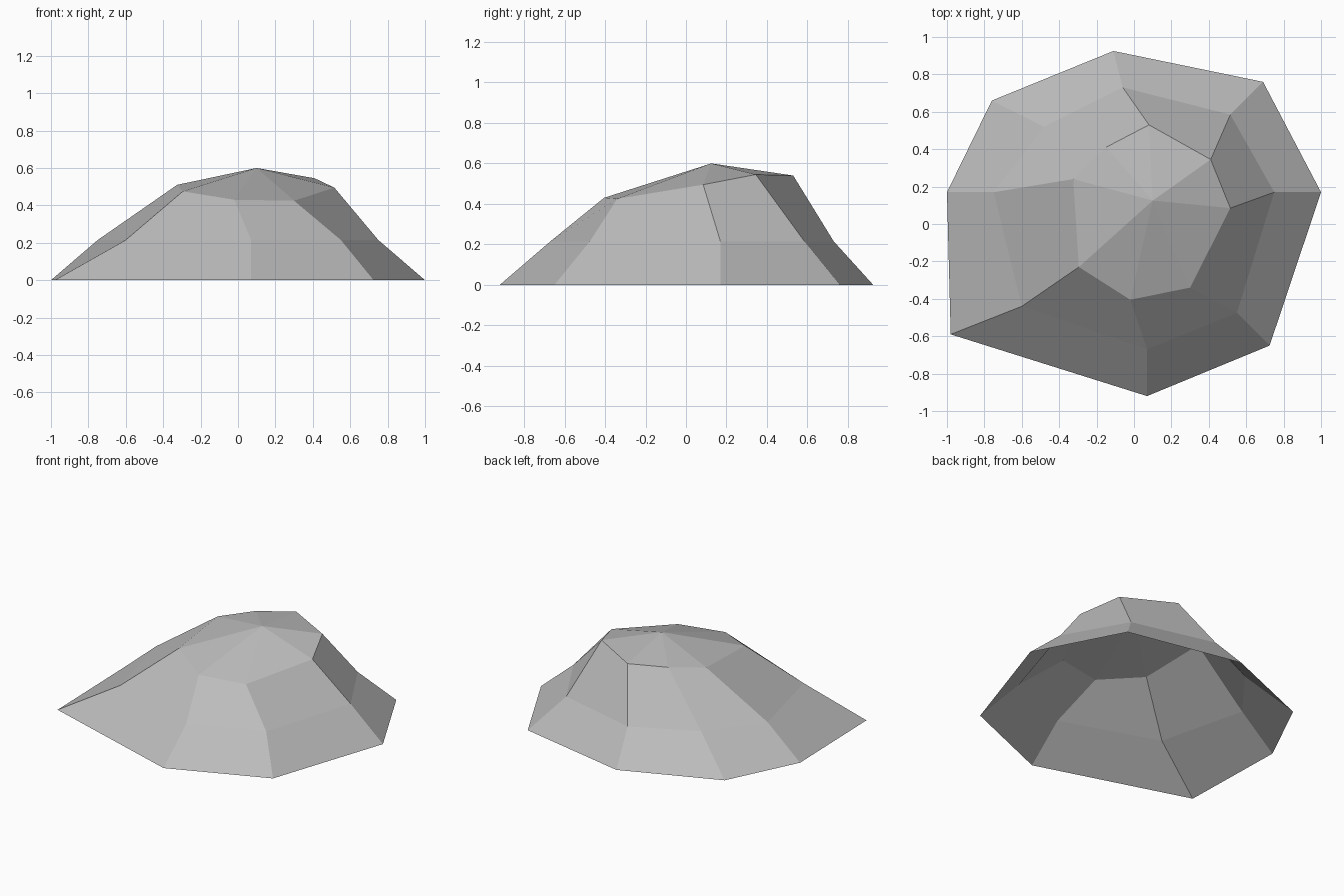
import bpy
import bmesh

cube = bpy.data.objects.get("Cube")
if cube:
    bpy.data.objects.remove(cube, do_unlink=True)

# Stone colour
stone = bpy.data.materials.new("stone_grey")
stone.use_nodes = True
grey = (0.5, 0.5, 0.5, 1)
stone.diffuse_color = grey
shader = stone.node_tree.nodes["Principled BSDF"]
shader.inputs["Base Color"].default_value = grey
shader.inputs["Roughness"].default_value = 0.9

# Irregular eight-sided cross-sections, from the ground up
foot = [(x, y, 0) for x, y in (
    (-1, .17), (-.98, -.59), (.07, -.92), (.725, -.65),
    (1, .17), (.69, .76), (-.11, .925), (-.76, .66))]
waist = [(x, y, .215) for x, y in (
    (-.75, .17), (-.6, -.44), (.07, -.67), (.55, -.475),
    (.75, .17), (.515, .585), (-.06, .73), (-.48, .52))]
shoulder = [
    (-.325, .24, .51), (-.295, -.23, .475), (-.02, -.405, .43), (.3, -.34, .425),
    (.515, .085, .495), (.41, .345, .545), (.08, .53, .54), (-.15, .41, .53)]
peak = (.1, .125, .6)

bm = bmesh.new()
rings = [[bm.verts.new(p) for p in ring] for ring in (foot, waist, shoulder)]


def neighbours(ring):
    return zip(ring, ring[1:] + ring[:1])


# Sloping sides, open underneath
for low, high in zip(rings, rings[1:]):
    for (a, b), (d, c) in zip(neighbours(low), neighbours(high)):
        bm.faces.new((a, b, c, d))

# Faceted cap
tip = bm.verts.new(peak)
for a, b in neighbours(rings[-1]):
    bm.faces.new((a, b, tip))

mesh = bpy.data.meshes.new("rock")
bm.to_mesh(mesh)
bm.free()
mesh.materials.append(stone)
rock = bpy.data.objects.new("rock", mesh)
bpy.context.collection.objects.link(rock)
